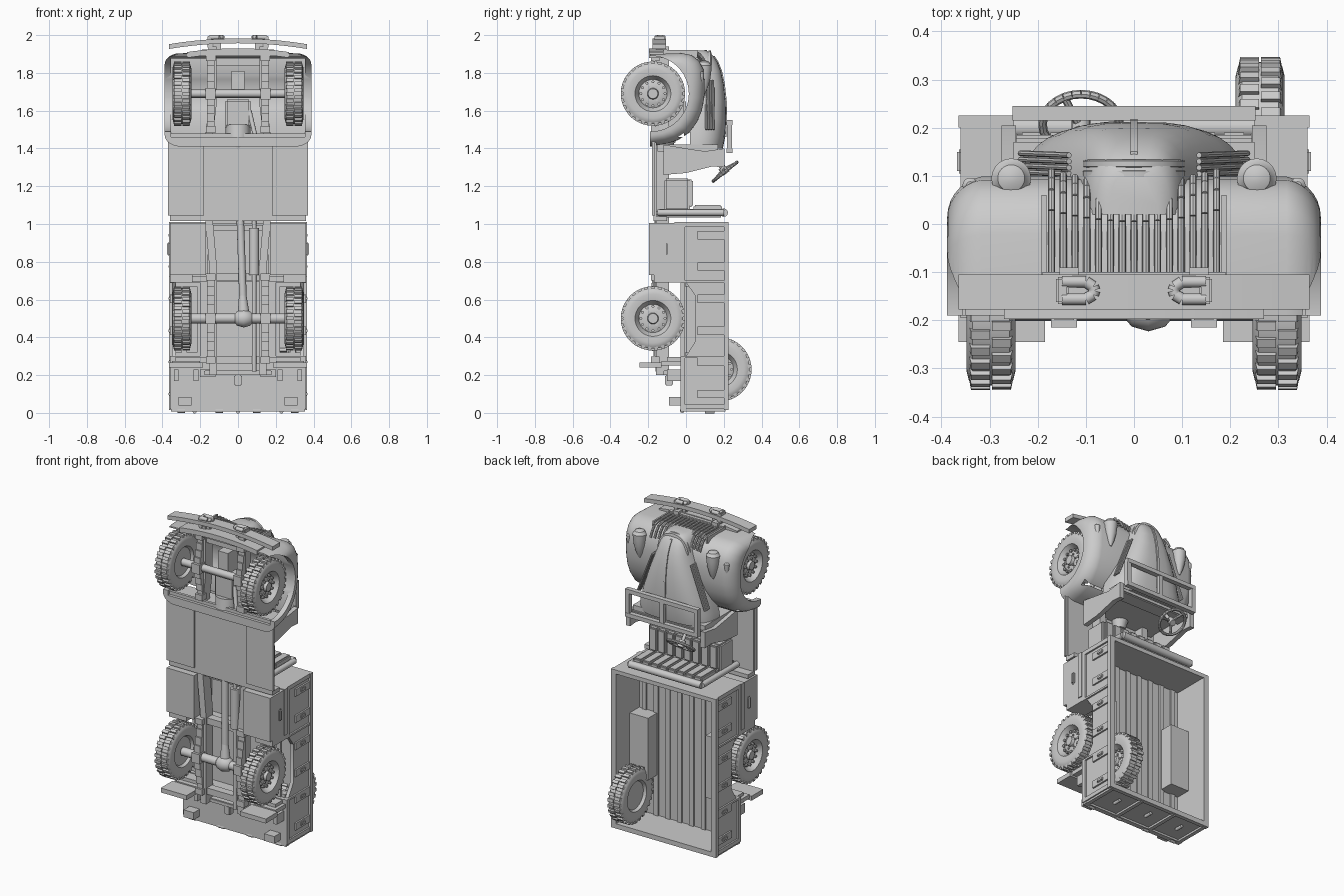
import bpy, bmesh
from math import sin, cos, pi, radians
from mathutils import Vector, Matrix

if "Cube" in bpy.data.objects:
    bpy.data.objects.remove(bpy.data.objects["Cube"])

paint = bpy.data.materials.new("plain grey")
paint.use_nodes = True
grey = (0.6, 0.6, 0.6, 1)
paint.diffuse_color = grey
paint.node_tree.nodes["Principled BSDF"].inputs["Base Color"].default_value = grey
parts = []


def finish(name, bm, mirror=False):
    bmesh.ops.recalc_face_normals(bm, faces=bm.faces)
    mesh = bpy.data.meshes.new(name)
    bm.to_mesh(mesh)
    bm.free()
    mesh.materials.append(paint)
    ob = bpy.data.objects.new(name, mesh)
    bpy.context.collection.objects.link(ob)
    if mirror:
        ob.modifiers.new("Mirror", "MIRROR").use_mirror_merge = False
    parts.append(ob)
    return ob


def add_box(bm, x, y, z):
    mid = [(a + b) / 2 for a, b in (x, y, z)]
    size = [b - a for a, b in (x, y, z)]
    m = Matrix.Translation(mid) @ Matrix.Diagonal((*size, 1))
    return bmesh.ops.create_cube(bm, size=1, matrix=m)["verts"]


def boxes(name, items, mirror=False, bevel=0):
    bm = bmesh.new()
    for x, y, z in items:
        add_box(bm, x, y, z)
    if bevel:
        bmesh.ops.bevel(bm, geom=bm.edges[:], offset=bevel, segments=2, affect='EDGES')
    return finish(name, bm, mirror)


def loft(name, rings, mirror=False):
    bm = bmesh.new()
    vs = [[bm.verts.new(p) for p in r] for r in rings]
    n = len(vs[0])
    for a, b in zip(vs, vs[1:]):
        for i in range(n):
            bm.faces.new((a[i], a[(i + 1) % n], b[(i + 1) % n], b[i]))
    bm.faces.new(vs[0])
    bm.faces.new(vs[-1])
    return finish(name, bm, mirror)


def prism(name, yz, x0, x1, mirror=False):
    return loft(name, [[(x, y, z) for y, z in yz] for x in (x0, x1)], mirror)


def add_rod(bm, a, b, r, r2=None, seg=16):
    a, b = Vector(a), Vector(b)
    m = Matrix.Translation((a + b) / 2) @ (b - a).to_track_quat('Z', 'Y').to_matrix().to_4x4()
    bmesh.ops.create_cone(bm, cap_ends=True, segments=seg, radius1=r,
                          radius2=r if r2 is None else r2, depth=(b - a).length, matrix=m)


def rods(name, items, mirror=False, seg=16):
    bm = bmesh.new()
    for it in items:
        add_rod(bm, *it, seg=seg)
    return finish(name, bm, mirror)


def add_lathe(bm, origin, axis, profile, seg=40):
    """profile holds (distance along axis, radius)"""
    m = Matrix.Translation(origin) @ Vector(axis).to_track_quat('Z', 'Y').to_matrix().to_4x4()
    rings = [[bm.verts.new(m @ Vector((r * cos(i * 2 * pi / seg), r * sin(i * 2 * pi / seg), d)))
              for i in range(seg)] for d, r in profile]
    for a, b in zip(rings, rings[1:]):
        for i in range(seg):
            j = (i + 1) % seg
            bm.faces.new((a[i], a[j], b[j], b[i]))
    for end in (rings[0], rings[-1]):
        bm.faces.new(end)


def lathe(name, origin, axis, profile, mirror=False, seg=32):
    bm = bmesh.new()
    add_lathe(bm, origin, axis, profile, seg)
    return finish(name, bm, mirror)


def cut(ob, cutter):
    mod = ob.modifiers.new("Cut", "BOOLEAN")
    mod.operation, mod.object = 'DIFFERENCE', cutter
    bpy.context.view_layer.objects.active = ob
    bpy.ops.object.modifier_apply(modifier="Cut")
    parts.remove(cutter)
    bpy.data.objects.remove(cutter)


def wheel(name, x, y, z, mirror):
    bm = bmesh.new()
    add_lathe(bm, (x, y, z), (1, 0, 0), [
        (-.03, .03), (-.03, .085), (-.046, .095), (-.051, .13), (-.046, .15), (-.038, .160),
        (.038, .160), (.046, .15), (.051, .13), (.046, .095), (.03, .085), (.012, .075),
        (.022, .05), (.022, .03), (.04, .026), (.04, .012)])
    # tread lugs staggered on both shoulders
    for k in range(56):
        side = 1 if k % 2 else -1
        lug = add_box(bm, sorted((side * .002, side * .046)), (.146, .17), (-.0095, .0095))
        for v in lug:
            if abs(v.co.x) > .04 and v.co.y > .16:
                v.co.x *= .9
        m = Matrix.Translation((x, y, z)) @ Matrix.Rotation(k * 2 * pi / 56, 4, 'X')
        bmesh.ops.transform(bm, matrix=m, verts=lug)
    # rim bolts and hub nuts
    for count, rad, size in ((12, .064, .008), (6, .04, .006)):
        for k in range(count):
            p = Vector((x, y + rad * cos(k * 2 * pi / count), z + rad * sin(k * 2 * pi / count)))
            add_rod(bm, p, p + Vector((.029, 0, 0)), size, seg=8)
    return finish(name, bm, mirror)


wheel("front_wheel", .297, -.175, 1.69, True)
wheel("rear_wheel", .297, -.175, .5, True)
wheel("spare_wheel", .262, .177, .23, False)

# front fenders: rounded body, hollowed below, with round wheel openings
side = [(-.19, 1.41), (-.19, 1.9), (-.02, 1.905), (.03, 1.895), (.07, 1.865), (.093, 1.82), (.1, 1.75),
        (.098, 1.67), (.085, 1.6), (.06, 1.54), (.02, 1.485), (-.04, 1.445), (-.1, 1.425)]
rings = []
for k in range(-8, 9):
    a = radians(abs(k) * 90 / 8)
    inset = .085 * (1 - cos(a))
    x = (.3 + .088 * sin(a)) * (1 if k > 0 else -1) if k else 0
    rings.append([(x, -.19 + (y + .19) * (1 - inset / .29), 1.66 + (z - 1.66) * (1 - inset * .7 / .25))
                  for y, z in side])
fenders = loft("front_fenders", rings)
cut(fenders, boxes("bay_cutter", [((-.355, .355), (-.4, -.01), (1.46, 1.875))]))
cut(fenders, rods("arch_cutter", [((-.5, -.185, 1.69), (.5, -.185, 1.69), .2)], seg=48))

# hood tapering to a round nose, with a centre ridge
stations = [(1.4, .25, .195), (1.46, .245, .207), (1.55, .215, .212), (1.65, .18, .21), (1.74, .145, .2),
            (1.81, .118, .185), (1.86, .103, .165), (1.89, .092, .145), (1.91, .075, .125), (1.918, .05, .105)]
loft("hood", [[(w * (1 if cos(t) > 0 else -1) * abs(cos(t)) ** .6, .02 + (h - .02) * sin(t) ** .75, z)
               for t in [pi * i / 20 for i in range(21)]] for z, w, h in stations])
loft("hood_ridge", [[(-.009, h - .03, z), (-.007, h + .006, z), (.007, h + .006, z), (.009, h - .03, z)]
                    for z, w, h in stations[1:8]])
lathes = [(.083, .106), (.104, .108), (.125, .106)]
for i, (y, r) in enumerate(lathes):
    lathe("nose_band_%d" % (i + 1), (0, y, 1.812), (0, 1, 0),
          [(-.009, r - .01), (-.006, r), (.006, r), (.009, r - .01)])
bm = bmesh.new()
for i in range(4):
    y = .108 + i * .013
    add_rod(bm, (.236, y, 1.5), (.135, y - .004, 1.76), .006, seg=8)
finish("hood_louvers", bm, True)

# grille slats folding over the top of the nose
bm = bmesh.new()
for i in range(15):
    x = (i - 7) * .0245
    top = .055 + .8 * x * x
    path = [(-.105, 1.914), (top - .05, 1.914), (top - .01, 1.902), (top + .012, 1.875), (top + .03, 1.84)]
    for (y0, z0), (y1, z1) in zip(path, path[1:]):
        add_rod(bm, (x, y0, z0), (x, y1, z1), .0075, seg=8)
finish("grille_slats", bm)
boxes("grille_frame", [((-.19, .19), (-.12, -.1), (1.89, 1.925)),
                       ((-.192, -.182), (-.12, .06), (1.88, 1.92)), ((.182, .192), (-.12, .06), (1.88, 1.92))])


def bowed(name, w, y0, y1, z, drop, thick):
    xs = [w * k / 8 for k in range(-8, 9)]
    return loft(name, [[(x, y, z - drop * (x / w) ** 2 + d) for y, d in
                        ((y0, 0), (y1, 0), (y1, thick), (y0, thick))] for x in xs])


bowed("front_bumper", .365, -.178, -.105, 1.957, .03, .025)
bowed("front_valance", .27, -.197, -.12, 1.9, .02, .03)
boxes("tow_hook_base", [((.135, .162), (-.166, -.11), (1.93, 1.996)), ((.09, .13), (-.15, -.13), (1.9, 1.97))],
      True, .004)
hook = [(.15, -.12, 1.988), (.1, -.12, 1.988), (.085, -.13, 1.988), (.082, -.138, 1.988),
        (.085, -.147, 1.988), (.1, -.156, 1.988), (.15, -.156, 1.988)]
rods("tow_hook", [(a, b, .012) for a, b in zip(hook, hook[1:])], True)

# lamps
lathe("headlight", (.255, .095, 1.69), (0, 0, 1), [(0, .006), (.03, .02), (.08, .034), (.12, .039), (.15, .041),
      (.155, .035), (.168, .028), (.175, .012)], True)
lathe("marker_lamp", (.34, .08, 1.74), (0, 0, 1), [(0, .008), (.03, .014), (.06, .016), (.068, .008)], True)
rods("lamp_stalk", [((.255, .05, 1.79), (.255, .08, 1.79), .014), ((.34, .04, 1.78), (.34, .075, 1.78), .008)], True)

# cab
boxes("firewall", [((-.25, .25), (-.15, .17), (1.385, 1.42))])
prism("cowl_side", [(-.12, 1.26), (-.12, 1.42), (0, 1.4), (.1, 1.385), (.205, 1.4), (.205, 1.3),
                    (.14, 1.305), (.08, 1.29), (0, 1.27)], .245, .275, True)
boxes("dashboard", [((-.25, .25), (.09, .185), (1.36, 1.39))], False, .006)
boxes("cab_floor", [((-.36, .36), (-.172, -.155), (1.04, 1.48)), ((-.36, .36), (-.172, -.1), (1.015, 1.04))])
boxes("running_board", [((.18, .37), (-.18, -.165), (1.045, 1.45))], True)
boxes("windshield_frame", [((-.252, .252), (.215, .245), (1.375, 1.4)), ((-.252, .252), (.215, .245), (1.525, 1.55)),
                           ((-.252, -.225), (.216, .244), (1.38, 1.545)), ((.225, .252), (.216, .244), (1.38, 1.545)),
                           ((-.013, .013), (.217, .243), (1.38, 1.545))])
boxes("seat_back", [((-.25, .25), (-.155, .2), (1.035, 1.08))], False, .015)
boxes("seat_cushion", [((-.25, .25), (-.115, .02), (1.07, 1.24))], False, .01)
boxes("seat_cushion_pads", [((-.24 + i * .06, -.185 + i * .06), (.0, .036), (1.09, 1.235)) for i in range(8)], False, .007)
boxes("seat_back_pads", [((-.24 + i * .06, -.185 + i * .06), (.04, .19), (1.065, 1.1)) for i in range(8)], False, .007)
rods("seat_top_rail", [((-.25, .2, 1.06), (.25, .2, 1.06), .022), ((.25, .2, 1.06), (.25, -.15, 1.06), .018),
                       ((-.25, .2, 1.06), (-.25, -.15, 1.06), .018)])

# steering wheel with spokes and column
hub, axis = Vector((-.11, .207, 1.277)), Vector((0, -.62, .78))
bm = bmesh.new()
rot = axis.to_track_quat('Z', 'Y').to_matrix()
rim = [hub + rot @ Vector((.08 * cos(k * pi / 14), .08 * sin(k * pi / 14), 0)) for k in range(28)]
for k in range(28):
    add_rod(bm, rim[k - 1], rim[k], .009, seg=8)
for k in (0, 9, 19):
    add_rod(bm, hub + axis * .015, rim[k], .008, seg=8)
add_rod(bm, hub - axis * .012, hub + axis * .03, .02)
add_rod(bm, hub, hub + axis * .2, .01)
finish("steering_wheel", bm)

# cargo bed
bed = boxes("bed_walls", [((-.35, .35), (-.03, .215), (.02, 1.01))])
cut(bed, boxes("bed_cutter", [((-.328, .328), (-.005, .4), (.045, .985))]))
flare = [(-.3, .3), (.0, .3), (.05, .38), (.05, .62), (.0, .69), (-.3, .69)]
cut(bed, prism("arch_cutter_left", flare, .2, .5))
cut(bed, prism("arch_cutter_right", flare, -.5, -.2))
boxes("wheel_well", [((.2, .33), (-.005, .09), (.3, .69))], True)
cut(parts[-1], prism("well_cutter", [(-.1, .32), (.06, .32), (.06, .67), (-.1, .67)], .215, .5))
boxes("bed_floor_slats", [((-.3 + i * .082, -.27 + i * .082), (-.01, .004), (.045, .985)) for i in range(8)])
posts = [.1, .27, .435, .605, .775, .94]
boxes("bed_side_rails", [((.33, .365), (.2, .225), (.015, 1.01)), ((.335, .36), (-.03, -.005), (.02, .3)),
                         ((.335, .36), (-.03, -.005), (.69, 1.01))]
      + [((.34, .36), (.06, .21), (z - .022, z + .022)) for z in posts]
      + [((.34, .36), (-.03, .21), z) for z in ((.02, .045), (.29, .302), (.688, .7), (.985, 1.01))], True)
boxes("stake_handle", [((.355, .368), (.105, .155), (z - .011, z + .011)) for z in posts], True, .005)
boxes("bed_end_rails", [((-.365, .365), (.2, .225), (.015, .045)), ((-.365, .365), (.2, .225), (.985, 1.01)),
                        ((-.355, .355), (-.03, 0), (.008, .03))]
      + [((x - .012, x + .012), (-.03, .21), (.008, .03)) for x in (-.34, -.12, .12, .34)])
rods("tailgate_hinges", [((x - .02, -.02, .012), (x + .02, -.02, .012), .012) for x in (-.3, -.1, .1, .3)])
rods("tailgate_hooks", [((x, .1, .006), (x, .15, .006), .01) for x in (-.23, 0, .23)])

# lockers, mudguards and tail fittings
boxes("side_locker", [((.17, .36), (-.195, -.03), (.73, 1.005)), ((.16, .366), (-.06, -.03), (.72, 1.01)),
                      ((.24, .36), (-.17, -.03), (.69, .73))], True)
boxes("locker_handle", [((.355, .375), (-.115, -.09), (.83, .905))], True, .008)
boxes("mudguard", [((.185, .365), (-.245, -.13), (.24, .268)), ((.2, .35), (-.13, -.03), (.25, .275))], True)
boxes("tail_straps", [((x, x + .025), (-.1, -.03), (.17, .23)) for x in (.21, .315)]
      + [((.245, .315), (-.09, -.03), (.04, .085)), ((.12, .2), (-.08, -.03), (.19, .23))], True)
boxes("tow_hitch", [((-.18, .18), (-.12, -.06), (.2, .225)), ((-.02, .02), (-.11, -.07), (.145, .2))], False, .004)

# chassis
xs = [(.2, .13), (.75, .13), (1.1, .16), (1.45, .155), (1.62, .135), (1.94, .135)]
loft("frame_rail", [[(x - .02, -.16, z), (x + .02, -.16, z), (x + .02, -.09, z), (x - .02, -.09, z)]
                    for z, x in xs], True)
boxes("cross_members", [((-.15, .15), (-.15, -.1), (z - .02, z + .02)) for z in (.28, .72, 1.02, 1.3, 1.86)])
boxes("bed_bearers", [((-.33, .33), (-.1, -.03), (z - .015, z + .015)) for z in (.28, .71, .98)])
springs = []
for mid, half in ((.5, .22), (1.69, .19)):
    for k in range(4):
        s = half * (1 - .22 * k)
        springs.append(((.125, .165), (-.172 - k * .009, -.163 - k * .009), (mid - s, mid + s)))
    springs += [((.12, .17), (-.185, -.14), (mid + e * half - .018, mid + e * half + .018)) for e in (-1, 1)]
    springs.append(((.118, .172), (-.215, -.15), (mid - .03, mid + .03)))
boxes("leaf_spring", springs, True)
rods("axles", [((-.26, -.175, .5), (.26, -.175, .5), .026), ((-.26, -.175, 1.69), (.26, -.175, 1.69), .022)])
lathe("differential", (.03, -.175, .5), (1, 0, 0), [(-.05, .02), (-.035, .038), (0, .048), (.035, .038), (.05, .02)])
boxes("front_axle_beam", [((-.26, .26), (-.19, -.16), (1.67, 1.7)), ((-.035, .035), (-.15, -.05), (1.68, 1.81))])
rods("driveshaft", [((.03, -.17, .5), (0, -.13, 1.38), .02), ((.03, -.17, .52), (.025, -.165, .62), .032, .02)])
rods("gearbox", [((0, -.13, 1.34), (0, -.12, 1.44), .035, .06), ((0, -.12, 1.44), (0, -.11, 1.52), .065)])
boxes("engine_sump", [((-.07, .07), (-.14, 0), (1.5, 1.66))], False, .012)
pipe = [(.085, -.15, .22), (.085, -.15, 1.3), (.095, -.15, 1.45), (.06, -.12, 1.6)]
rods("exhaust", [(a, b, .012) for a, b in zip(pipe, pipe[1:])] + [((.085, -.15, .73), (.085, -.15, .98), .027)])

bpy.ops.object.select_all(action='DESELECT')
for ob in parts:
    ob.select_set(True)
bpy.context.view_layer.objects.active = parts[0]
bpy.ops.object.shade_smooth_by_angle(angle=radians(35))
